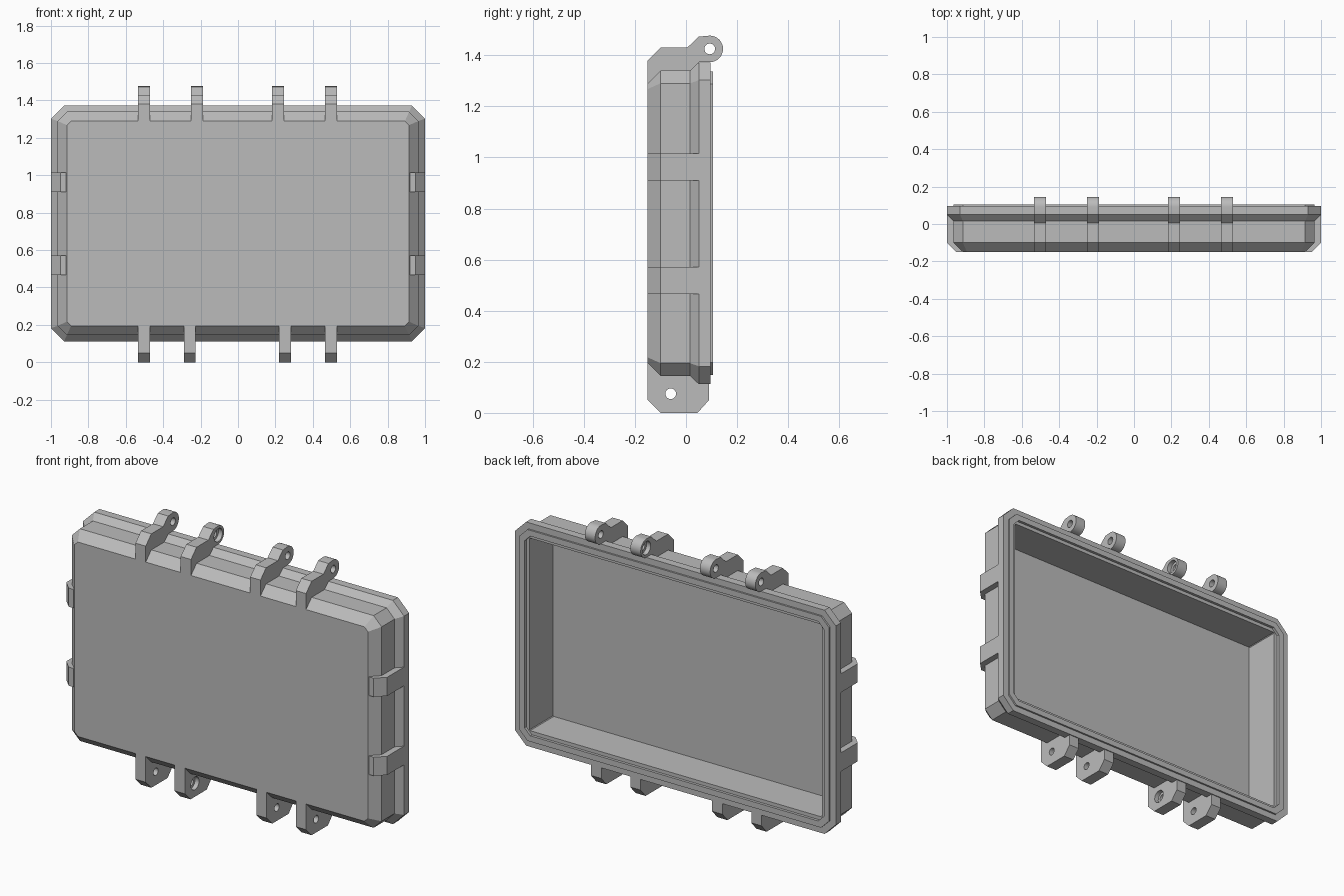
import bpy, bmesh, math
from mathutils import Matrix

cube = bpy.data.objects.get("Cube")
if cube:
    bpy.data.objects.remove(cube, do_unlink=True)

MID_Z = 0.7425

grey = bpy.data.materials.new("plain grey")
grey.use_nodes = True
grey.diffuse_color = (0.5, 0.5, 0.5, 1)
grey.node_tree.nodes["Principled BSDF"].inputs["Base Color"].default_value = (0.5, 0.5, 0.5, 1)


def finish(bm, name):
    bmesh.ops.recalc_face_normals(bm, faces=bm.faces)
    mesh = bpy.data.meshes.new(name)
    bm.to_mesh(mesh)
    bm.free()
    mesh.materials.append(grey)
    ob = bpy.data.objects.new(name, mesh)
    bpy.context.collection.objects.link(ob)
    return ob


def chamfered_ring(bm, y, w, h, c):
    """Rectangle with cut corners, half width w and half height h, at depth y."""
    quarter = [(w, h - c), (w - c, h)]
    pts = quarter + [(-x, z) for x, z in reversed(quarter)]
    pts += [(-x, -z) for x, z in pts]
    return [bm.verts.new((x, y, z + MID_Z)) for x, z in pts]


def prism(name, profile, axis, centre, width):
    """Extrude a profile along x (points are y, z) or along z (points are x, y)."""
    bm = bmesh.new()
    ends = []
    for s in (centre - width / 2, centre + width / 2):
        ends.append([bm.verts.new((s, a, b) if axis == "x" else (a, b, s)) for a, b in profile])
        bm.faces.new(ends[-1])
    n = len(profile)
    for i in range(n):
        j = (i + 1) % n
        bm.faces.new((ends[0][i], ends[0][j], ends[1][j], ends[1][i]))
    return finish(bm, name)


def drill(ob, x, y, z, radius, depth):
    """Cut a round hole along x."""
    bm = bmesh.new()
    bmesh.ops.create_cone(bm, cap_ends=True, segments=24, radius1=radius, radius2=radius, depth=depth,
                          matrix=Matrix.Translation((x, y, z)) @ Matrix.Rotation(math.pi / 2, 4, "Y"))
    cutter = finish(bm, "hole_cutter")
    cutter.hide_render = True
    mod = ob.modifiers.new("hole", "BOOLEAN")
    mod.operation, mod.solver, mod.object = "DIFFERENCE", "EXACT", cutter
    deps = bpy.context.evaluated_depsgraph_get()
    mesh = bpy.data.meshes.new_from_object(ob.evaluated_get(deps))
    ob.modifiers.clear()
    ob.data = mesh
    bpy.data.objects.remove(cutter, do_unlink=True)


# Lid shell: outer skin, flange, raised sealing lip and hollow inside
bm = bmesh.new()
sections = [
    (-0.15, 0.915, 0.5475, 0.022),
    (-0.10, 0.965, 0.5975, 0.05),
    (0.015, 0.965, 0.5975, 0.05),
    (0.05, 1.0, 0.63, 0.07),
    (0.095, 1.0, 0.63, 0.07),
    (0.095, 0.965, 0.595, 0.05),
    (0.105, 0.965, 0.595, 0.05),
    (0.105, 0.932, 0.562, 0.035),
    (0.09, 0.932, 0.562, 0.035),
    (0.09, 0.912, 0.542, 0.004),
    (-0.12, 0.912, 0.542, 0.004),
]
rings = [chamfered_ring(bm, *s) for s in sections]
bm.faces.new(rings[0])
bm.faces.new(rings[-1])
for a, b in zip(rings, rings[1:]):
    for i in range(8):
        j = (i + 1) % 8
        bm.faces.new((a[i], a[j], b[j], b[i]))
finish(bm, "lid_shell")

# Ribs wrapping the left and right sides
for side, sx in (("left", 1), ("right", -1)):
    rib = [(sx * x, y) for x, y in ((0.92, -0.15), (0.95, -0.15), (1.0, -0.10), (1.0, 0.05), (0.92, 0.05))]
    for level, z in (("lower", 0.518), ("upper", 0.963)):
        prism(f"{side}_{level}_rib", rib, "z", z, 0.105)

# Hinge lugs along the top, each with a rounded eye
EYE_Y, EYE_Z, EYE_R = 0.093, 1.425, 0.052
hinge = [(-0.15, 1.29), (-0.15, 1.38), (-0.10, 1.43), (0.005, 1.43), (0.05, 1.473)]
for k in range(17):
    a = math.radians(90 - k * 180 / 16)
    hinge.append((EYE_Y + EYE_R * math.cos(a), EYE_Z + EYE_R * math.sin(a)))
hinge += [(0.05, 1.373), (0.05, 1.29)]

# Latch lugs along the bottom
latch = [(-0.15, 0.195), (-0.15, 0.05), (-0.10, 0), (0.045, 0), (0.09, 0.05), (0.09, 0.15), (0.05, 0.195)]

# Every lug has a pin hole; the inner ones also have a recess facing the middle
WIDTH = 0.064
lugs = (("hinge", hinge, (-0.502, -0.22, 0.213, 0.497), EYE_Y, EYE_Z, 0.037),
        ("latch", latch, (-0.502, -0.258, 0.252, 0.497), -0.06, 0.075, 0.036))
places = ("right_outer", "right_inner", "left_inner", "left_outer")
for kind, profile, xs, hy, hz, recess in lugs:
    for place, x in zip(places, xs):
        lug = prism(f"{place}_{kind}_lug", profile, "x", x, WIDTH)
        drill(lug, x, hy, hz, 0.021, 0.2)
        if "inner" in place:
            inward = -math.copysign(1, x)
            drill(lug, x + inward * WIDTH / 2, hy, hz, recess, 0.05)

# Smooth the round eyes and holes, keep every hard edge
for ob in bpy.context.collection.objects:
    ob.select_set(ob.name.endswith("_lug"))
    if ob.select_get():
        bpy.context.view_layer.objects.active = ob
bpy.ops.object.shade_smooth_by_angle(angle=math.radians(25))
